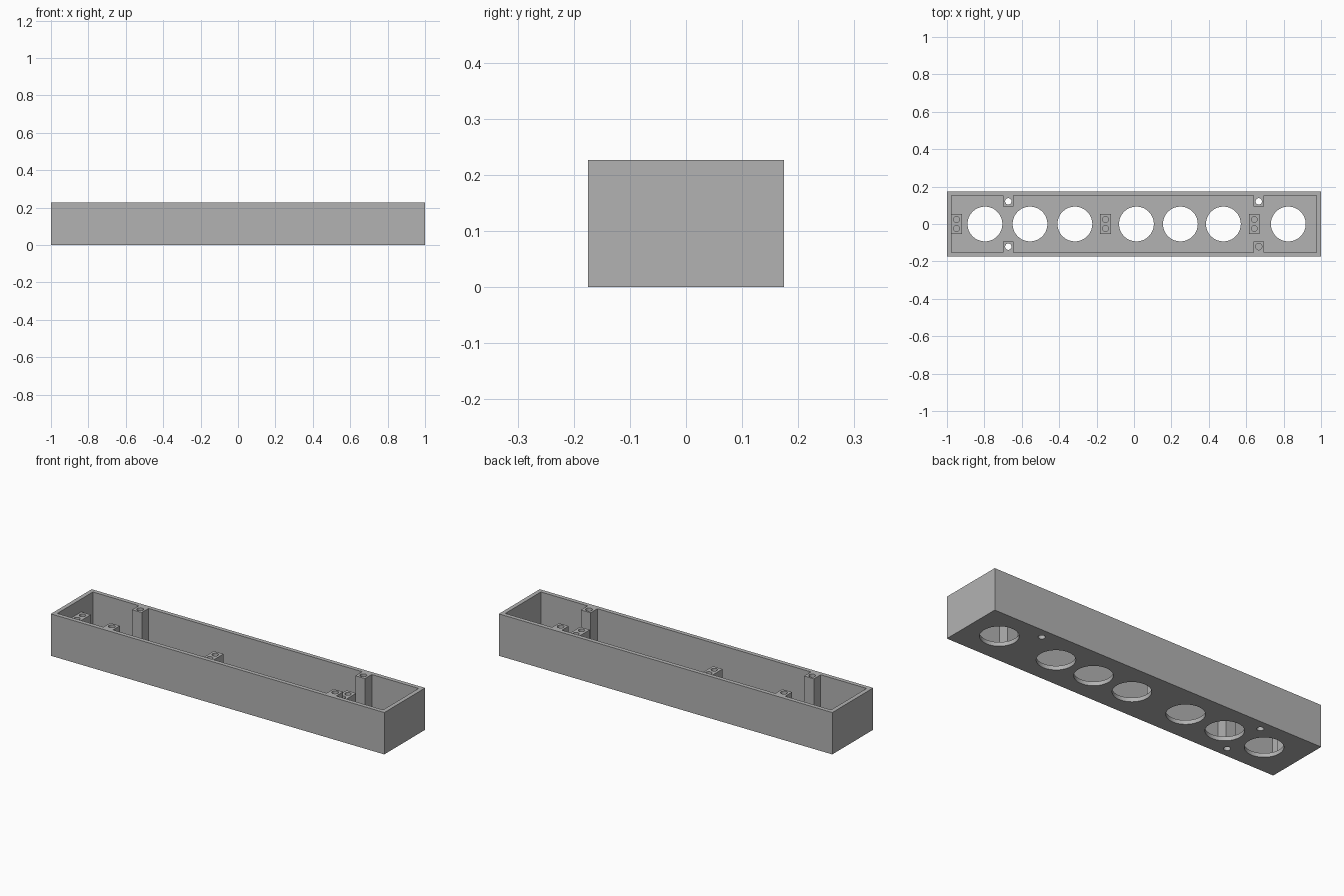
import bpy
from mathutils import Vector

cube = bpy.data.objects.get("Cube")
if cube:
    bpy.data.objects.remove(cube, do_unlink=True)

LENGTH, WIDTH, HEIGHT = 2.0, 0.35, 0.227
WALL, FLOOR = 0.023, 0.022
PEG_TOP = 0.157
OVER = 0.02  # overshoot so cuts never share a plane

grey = bpy.data.materials.new("plain grey")
grey.use_nodes = True
grey.diffuse_color = (0.45, 0.45, 0.45, 1)
grey.node_tree.nodes["Principled BSDF"].inputs["Base Color"].default_value = (0.45, 0.45, 0.45, 1)


def box(name, low, high):
    low, high = Vector(low), Vector(high)
    bpy.ops.mesh.primitive_cube_add(size=1, location=(low + high) / 2)
    ob = bpy.context.object
    ob.name = name
    ob.scale = high - low
    bpy.ops.object.transform_apply(location=True, rotation=False, scale=True)
    ob.data.materials.append(grey)
    return ob


def drill(name, x, y, radius, low, high, sides):
    bpy.ops.mesh.primitive_cylinder_add(vertices=sides, radius=radius, depth=high - low,
                                        location=(x, y, (low + high) / 2))
    ob = bpy.context.object
    ob.name = name
    ob.data.materials.append(grey)
    return ob


def cut(target, tool):
    mod = target.modifiers.new("cut", "BOOLEAN")
    mod.operation = "DIFFERENCE"
    mod.solver = "EXACT"
    mod.object = tool
    bpy.context.view_layer.objects.active = target
    bpy.ops.object.modifier_apply(modifier=mod.name)
    bpy.data.objects.remove(tool, do_unlink=True)


# Hollow space of the tray, notched wherever a post or peg stands
inner_x, inner_y = LENGTH / 2 - WALL, WIDTH / 2 - WALL
cavity = box("cavity", (-inner_x, -inner_y, FLOOR), (inner_x, inner_y, HEIGHT + OVER))

posts = [(x, side) for x in (-0.672, 0.667) for side in (-1, 1)]
for x, side in posts:
    ys = sorted((side * 0.094, side * (inner_y + OVER / 2)))
    cut(cavity, box("post", (x - 0.029, ys[0], 0), (x + 0.029, ys[1], HEIGHT + 2 * OVER)))

pegs = (-0.949, -0.153, 0.643)
for x in pegs:
    left = x - 0.029 - (OVER / 2 if x == pegs[0] else 0)
    cut(cavity, box("peg", (left, -0.053, 0), (x + 0.029, 0.053, PEG_TOP)))

# Open tray
tray = box("tray", (-LENGTH / 2, -WIDTH / 2, 0), (LENGTH / 2, WIDTH / 2, HEIGHT))
cut(tray, cavity)

# Large round openings in the floor
for x in (-0.797, -0.556, -0.316, 0.013, 0.248, 0.478, 0.825):
    cut(tray, drill("opening", x, 0, 0.093, -OVER, FLOOR + OVER, 64))

# Screw holes through the posts; the front left one is blind
for x, side in posts:
    bottom = FLOOR if x > 0 and side < 0 else -OVER
    cut(tray, drill("screw_hole", x, side * 0.121, 0.017, bottom, HEIGHT + OVER, 32))

# Paired blind holes in the pegs
for x in pegs:
    for y in (-0.024, 0.024):
        cut(tray, drill("peg_hole", x, y, 0.016, FLOOR + 0.01, PEG_TOP + OVER, 32))

# Smooth hole walls, crisp edges
bpy.ops.object.select_all(action="DESELECT")
tray.select_set(True)
bpy.context.view_layer.objects.active = tray
bpy.ops.object.shade_smooth_by_angle()
